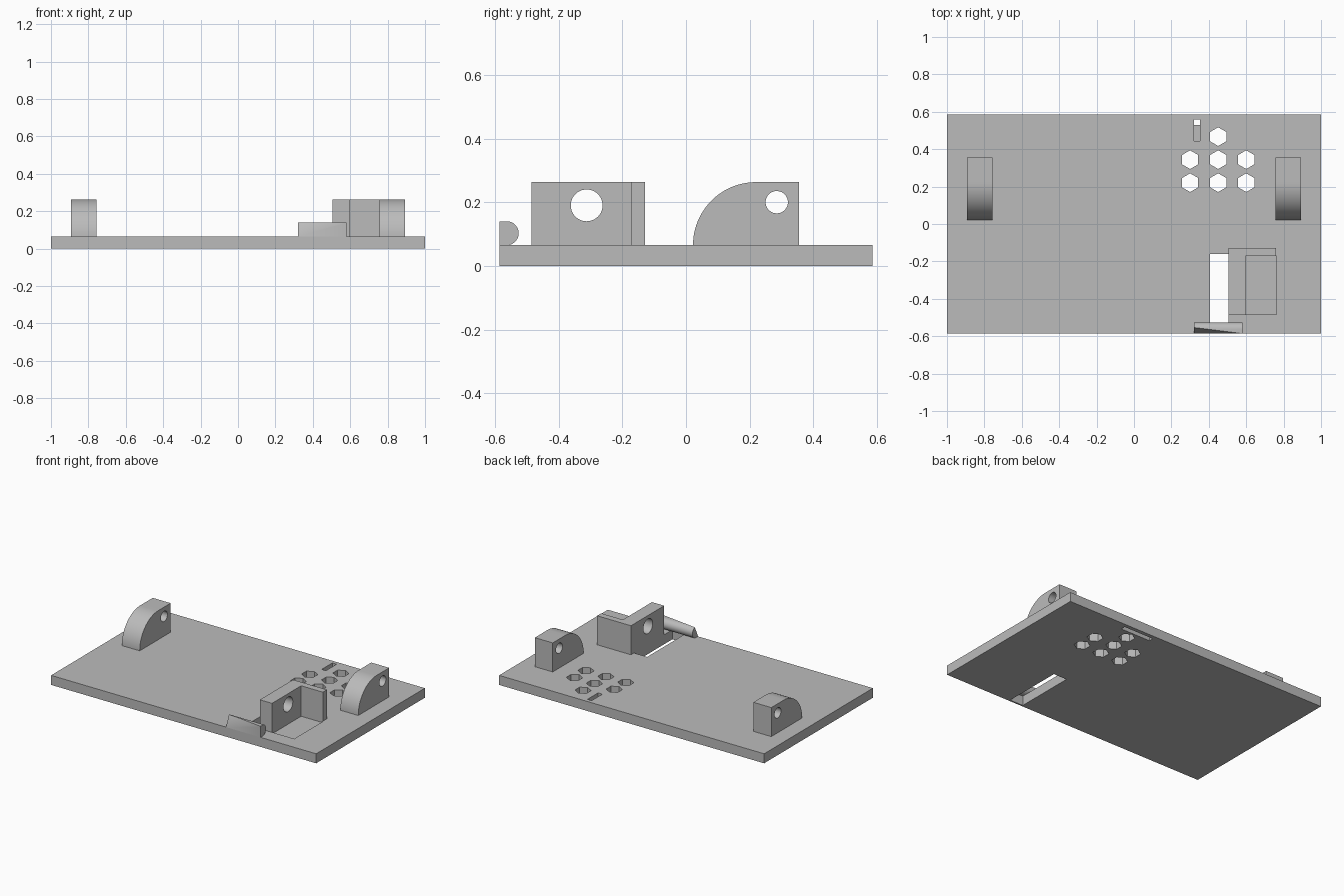
import bpy, bmesh
from math import pi, cos, sin
from mathutils import Vector

cube = bpy.data.objects.get("Cube")
if cube:
    bpy.data.objects.remove(cube, do_unlink=True)

grey = bpy.data.materials.new("plain_grey")
grey.use_nodes = True
color = (0.5, 0.5, 0.5, 1)
grey.diffuse_color = color
grey.node_tree.nodes["Principled BSDF"].inputs["Base Color"].default_value = color


def arc(cx, cy, r, start, end, n):
    """Points on an arc, angles in units of pi."""
    angles = [pi * (start + (end - start) * i / n) for i in range(n + 1)]
    return [(cx + r * cos(a), cy + r * sin(a)) for a in angles]


def rect(x0, x1, y0, y1):
    return [(x0, y0), (x1, y0), (x1, y1), (x0, y1)]


def prism(name, points, low, high, axis="z"):
    """Extrude a profile: (x, y) along z, or (y, z) along x."""
    bm = bmesh.new()
    place = (lambda a, b, h: (h, a, b)) if axis == "x" else (lambda a, b, h: (a, b, h))
    face = bm.faces.new([bm.verts.new(place(a, b, low)) for a, b in points])
    made = bmesh.ops.extrude_face_region(bm, geom=[face])["geom"]
    verts = [v for v in made if isinstance(v, bmesh.types.BMVert)]
    bmesh.ops.translate(bm, verts=verts, vec=place(0, 0, high - low))
    bmesh.ops.recalc_face_normals(bm, faces=bm.faces)
    mesh = bpy.data.meshes.new(name)
    bm.to_mesh(mesh)
    bm.free()
    mesh.materials.append(grey)
    obj = bpy.data.objects.new(name, mesh)
    bpy.context.collection.objects.link(obj)
    return obj


def activate(obj):
    bpy.ops.object.select_all(action="DESELECT")
    obj.select_set(True)
    bpy.context.view_layer.objects.active = obj


def cut(obj, points, low, high, axis="z"):
    cutter = prism("cutter", points, low, high, axis)
    cutter.hide_render = True
    mod = obj.modifiers.new("cut", "BOOLEAN")
    mod.operation, mod.solver, mod.object = "DIFFERENCE", "EXACT", cutter
    activate(obj)
    bpy.ops.object.modifier_apply(modifier=mod.name)
    bpy.data.objects.remove(cutter, do_unlink=True)


def circle(cx, cy, r, n=40):
    return arc(cx, cy, r, 0, 2, n)[:-1]


deck, top = 0.065, 0.263

# Base plate with its openings
plate = prism("base_plate", rect(-1, 1, -0.586, 0.586), 0, deck)
cut(plate, rect(0.405, 0.505, -0.575, -0.16), -0.1, 0.2)

# Hexagonal vent holes
hexes = [(0.45, 0.467)] + [(x, y) for y in (0.344, 0.221) for x in (0.3, 0.45, 0.6)]
for x, y in hexes:
    cut(plate, arc(x, y, 0.05, 0.5, 2.5, 6)[:-1], -0.1, 0.2)

# Small slot on top meeting a groove underneath
cut(plate, rect(0.32, 0.352, 0.445, 0.56), 0.03, 0.2)
cut(plate, rect(0.32, 0.545, 0.528, 0.56), -0.1, 0.035)

# Shallow pocket beside the bracket
cut(plate, rect(0.597, 0.763, -0.484, -0.172), 0.055, 0.2)

# Rounded hinge lugs on both sides
lug = [(0.355, deck), (0.355, top)] + arc(0.22, deck, top - deck, 0.5, 1, 24)
for name, x in (("right_lug", -0.892), ("left_lug", 0.757)):
    obj = prism(name, lug, x, x + 0.135, "x")
    cut(obj, circle(0.285, 0.2, 0.035), -2, 2, "x")

# L-shaped bracket with a shaft hole
corner = [(0.505, -0.486), (0.597, -0.486), (0.597, -0.172),
          (0.76, -0.172), (0.76, -0.128), (0.505, -0.128)]
bracket = prism("corner_bracket", corner, deck, top)
cut(bracket, circle(-0.312, 0.19, 0.05), 0, 2, "x")

# Rounded catch at the front edge, its front face cut on a slant
profile = [(-0.586, deck)] + arc(-0.563, 0.1025, 0.0375, -0.5, 0.5, 20) + [(-0.586, 0.14)]
catch = prism("front_catch", profile, 0.32, 0.58, "x")
bm = bmesh.new()
bm.from_mesh(catch.data)
low_end = Vector((0.32, -0.586, deck))
high_end = Vector((0.58, -0.586, 0.14))
back_end = Vector((0.32, -0.553, 0.14))
bmesh.ops.bisect_plane(bm, geom=bm.verts[:] + bm.edges[:] + bm.faces[:], plane_co=low_end,
                       plane_no=(high_end - low_end).cross(back_end - low_end),
                       clear_outer=True)
bmesh.ops.holes_fill(bm, edges=[e for e in bm.edges if e.is_boundary])
bmesh.ops.recalc_face_normals(bm, faces=bm.faces)
bm.to_mesh(catch.data)
bm.free()

for obj in [o for o in bpy.context.scene.objects if o.type == "MESH"]:
    activate(obj)
    bpy.ops.object.shade_smooth_by_angle(angle=pi / 6)
